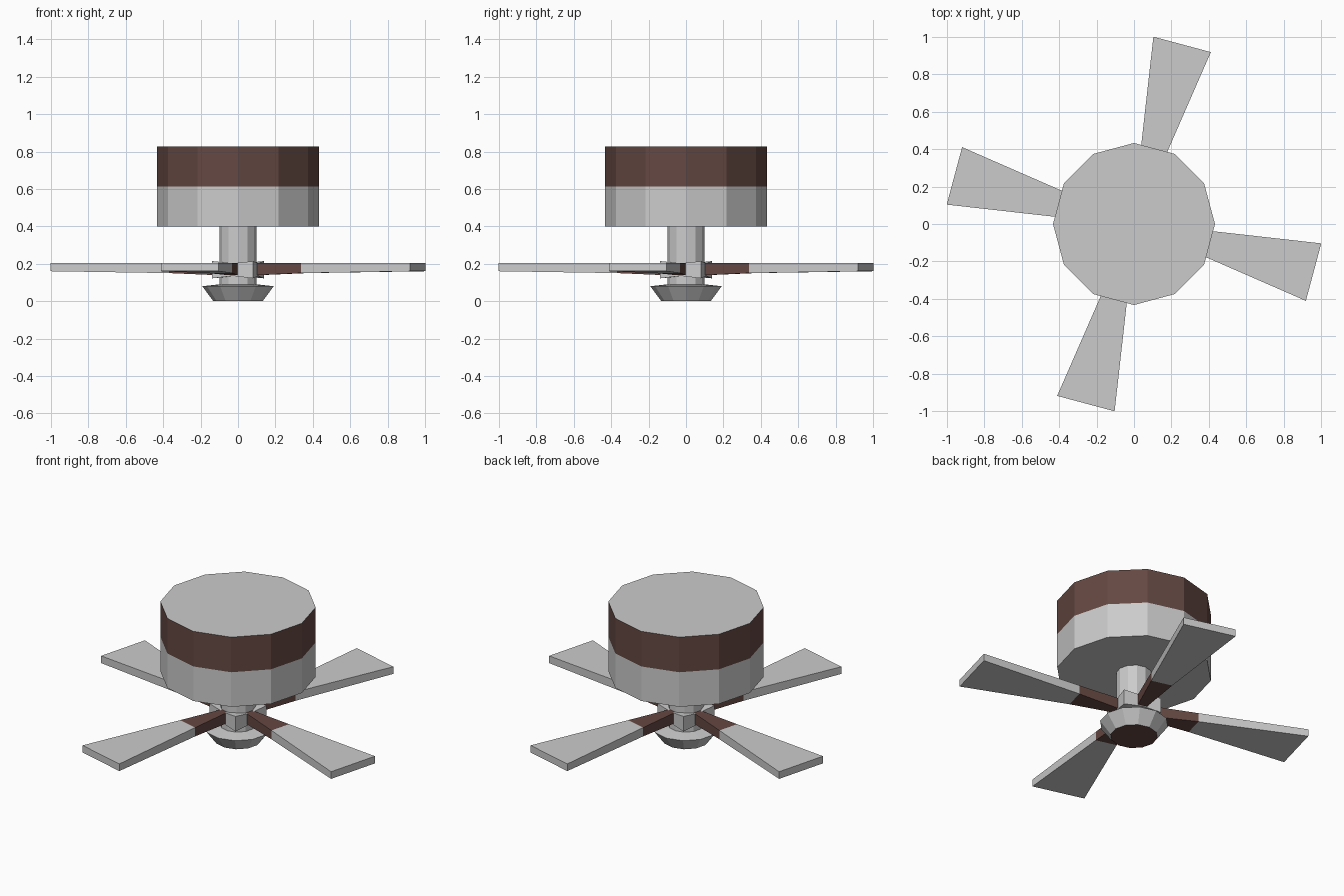
import bpy, bmesh, math

if "Cube" in bpy.data.objects:
    bpy.data.objects.remove(bpy.data.objects["Cube"])

brown = bpy.data.materials.new("brown")
brown.diffuse_color = (0.13, 0.065, 0.055, 1)
brown.use_nodes = True
brown.node_tree.nodes["Principled BSDF"].inputs["Base Color"].default_value = brown.diffuse_color
grey = bpy.data.materials.new("light_grey")
grey.diffuse_color = (0.8, 0.8, 0.8, 1)
grey.use_nodes = True
grey.node_tree.nodes["Principled BSDF"].inputs["Base Color"].default_value = grey.diffuse_color


def finish(name, bm, mats):
    bmesh.ops.recalc_face_normals(bm, faces=bm.faces)
    me = bpy.data.meshes.new(name)
    bm.to_mesh(me)
    bm.free()
    for m in mats:
        me.materials.append(m)
    ob = bpy.data.objects.new(name, me)
    bpy.context.collection.objects.link(ob)
    return ob


def loft(name, rings, mats=(grey,), band_mats=None, start_mat=0, end_mat=0):
    """Skin a list of vertex rings and cap both ends."""
    bm = bmesh.new()
    loops = [[bm.verts.new(p) for p in r] for r in rings]
    n = len(loops[0])
    for i, (a, b) in enumerate(zip(loops, loops[1:])):
        for k in range(n):
            j = (k + 1) % n
            f = bm.faces.new((a[k], a[j], b[j], b[k]))
            f.material_index = band_mats[i] if band_mats else 0
    bm.faces.new(loops[0]).material_index = start_mat
    bm.faces.new(loops[-1]).material_index = end_mat
    return finish(name, bm, mats)


def circle(r, z, n=12):
    return [(r * math.cos(math.tau * k / n), r * math.sin(math.tau * k / n), z)
            for k in range(n)]


# Motor housing: grey lower half, brown upper band
loft("motor_housing", [circle(0.433, 0.4), circle(0.433, 0.612), circle(0.433, 0.827)],
     (grey, brown), [0, 1])

# Central rod
loft("rod", [circle(0.1, 0.07), circle(0.1, 0.41)])

# Bottom cap with brown underside
loft("bottom_cap", [circle(0.132, 0), circle(0.191, 0.08), circle(0.1, 0.09)],
     (grey, brown), None, 1, 0)

# Square blade hub, corners between the blades, corners slightly taller
hub = bmesh.new()
top, bot = [], []
for k in range(8):
    a = math.radians(30 + 45 * k)
    r, lo, hi = (0.16, 0.122, 0.214) if k % 2 == 0 else (0.112, 0.135, 0.202)
    top.append(hub.verts.new((r * math.cos(a), r * math.sin(a), hi)))
    bot.append(hub.verts.new((r * math.cos(a), r * math.sin(a), lo)))
ct, cb = hub.verts.new((0, 0, 0.2)), hub.verts.new((0, 0, 0.135))
for k in range(8):
    j = (k + 1) % 8
    hub.faces.new((bot[k], bot[j], top[j], top[k]))
    hub.faces.new((top[k], top[j], ct))
    hub.faces.new((bot[j], bot[k], cb))
finish("blade_hub", hub, (grey,))


# Blades: brown root arm, grey flared paddle
def section(r, w, lo, hi=0.204):
    return [(r, -w, lo), (r, w, lo), (r, w, hi), (r, -w, hi)]


for k in range(4):
    ob = loft(f"blade_{k + 1}",
              [section(0.09, 0.024, 0.138), section(0.365, 0.064, 0.15),
               section(0.994, 0.159, 0.16)],
              (grey, brown), [1, 0], 1, 0)
    ob.rotation_euler.z = math.radians(-15 + 90 * k)
